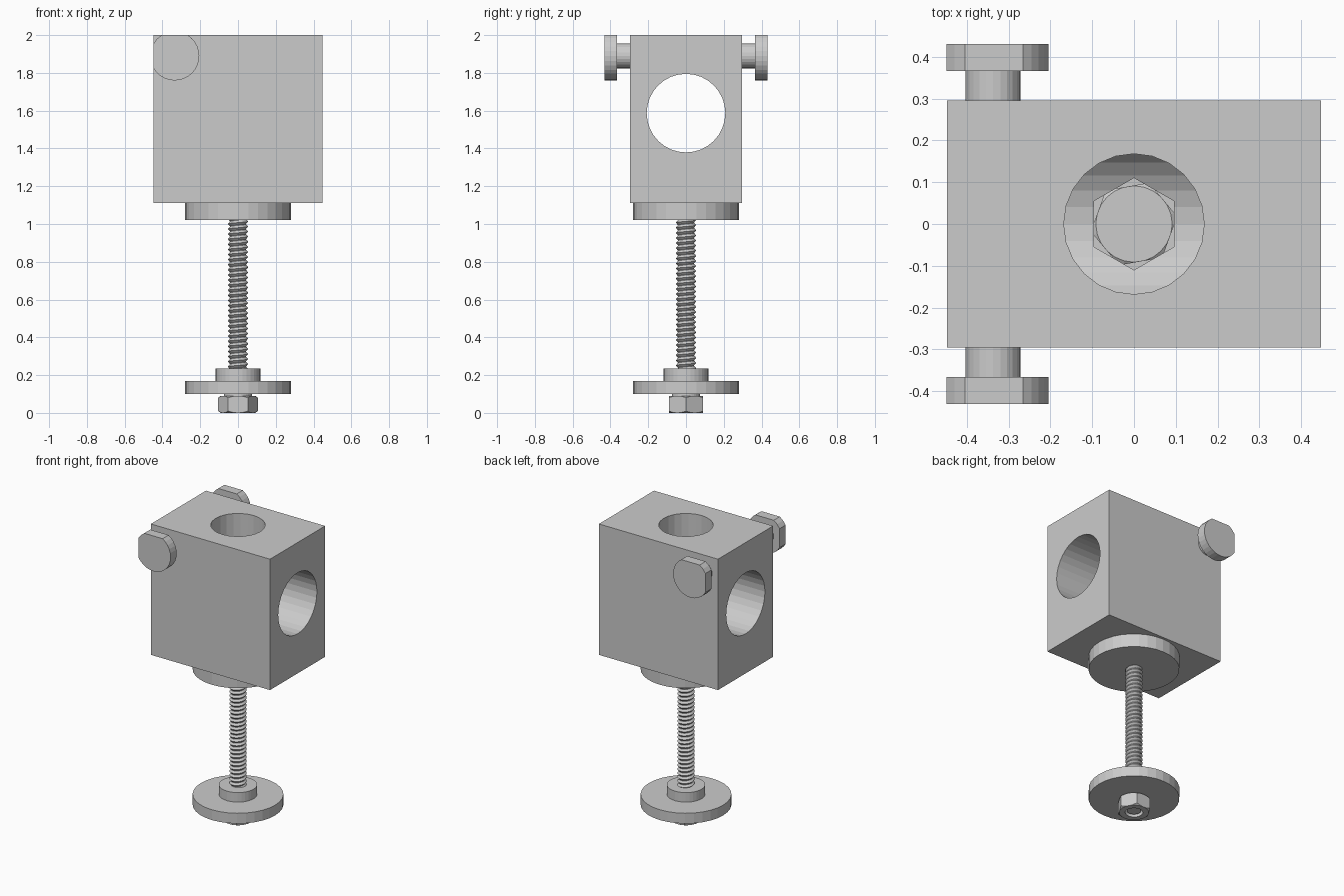
import bpy, bmesh
from math import pi, sin, cos, radians
from mathutils import Matrix

if "Cube" in bpy.data.objects:
    bpy.data.objects.remove(bpy.data.objects["Cube"])


def finish(name, bm):
    bmesh.ops.recalc_face_normals(bm, faces=bm.faces)
    me = bpy.data.meshes.new(name)
    bm.to_mesh(me)
    bm.free()
    ob = bpy.data.objects.new(name, me)
    bpy.context.collection.objects.link(ob)
    return ob


def cylinder(name, r, z0, z1, n=32, turn=0.0, axis='Z', centre=(0, 0, 0)):
    """Prism of n sides running from z0 to z1 along the axis."""
    bm = bmesh.new()
    bmesh.ops.create_cone(bm, cap_ends=True, segments=n, radius1=r, radius2=r, depth=z1 - z0)
    m = Matrix.Translation((0, 0, (z0 + z1) / 2)) @ Matrix.Rotation(turn, 4, 'Z')
    if axis == 'X':
        m = Matrix.Rotation(pi / 2, 4, 'Y') @ m
    if axis == 'Y':
        m = Matrix.Rotation(-pi / 2, 4, 'X') @ m
    bm.transform(Matrix.Translation(centre) @ m)
    return finish(name, bm)


def boolean(ob, cutter, op='DIFFERENCE'):
    mod = ob.modifiers.new('cut', 'BOOLEAN')
    mod.operation, mod.solver, mod.object = op, 'EXACT', cutter
    bpy.context.view_layer.update()
    me = bpy.data.meshes.new_from_object(ob.evaluated_get(bpy.context.evaluated_depsgraph_get()))
    ob.modifiers.clear()
    ob.data = me
    bpy.data.objects.remove(cutter)


def hexagon(name, r, z0, z1, turn):
    """Hexagon along z with its corners chamfered at both ends."""
    ob = cylinder(name, r, z0, z1, 6, turn)
    c = 0.012
    bm = bmesh.new()
    rings = []
    for z, rr in ((z0, r * 0.87), (z0 + c, r * 1.03), (z1 - c, r * 1.03), (z1, r * 0.87)):
        rings.append([bm.verts.new((rr * cos(2 * pi * i / 24), rr * sin(2 * pi * i / 24), z))
                      for i in range(24)])
    for a, b in zip(rings, rings[1:]):
        for i in range(24):
            j = (i + 1) % 24
            bm.faces.new((a[i], a[j], b[j], b[i]))
    bm.faces.new(rings[0])
    bm.faces.new(rings[-1])
    boolean(ob, finish('chamfer_tool', bm), 'INTERSECT')
    return ob


def thread(name, crest, root, pitch, z0, z1, n=24):
    """Continuous V-shaped helical ridge."""
    bm = bmesh.new()
    count = int((z1 - z0) / pitch * n)
    cs, rs = [], []
    for k in range(count):
        a, z = 2 * pi * k / n, z0 + pitch * k / n
        cs.append(bm.verts.new((crest * cos(a), crest * sin(a), z)))
        rs.append(bm.verts.new((root * cos(a), root * sin(a), z + pitch / 2)))
    for k in range(count - 1):
        bm.faces.new((cs[k], cs[k + 1], rs[k + 1], rs[k]))
        if k + 1 + n < count:
            bm.faces.new((rs[k], rs[k + 1], cs[k + 1 + n], cs[k + n]))
    return finish(name, bm)


# block with side tunnel, top hole and hexagonal bolt pocket
bm = bmesh.new()
bmesh.ops.create_cube(bm, size=1)
bm.transform(Matrix.Translation((0, 0, 1.555)) @ Matrix.Diagonal((0.896, 0.592, 0.89, 1)))
block = finish('block', bm)
boolean(block, cylinder('tunnel_cutter', 0.208, -1, 1, 32, axis='X', centre=(0, 0, 1.587)))
boolean(block, cylinder('top_hole_cutter', 0.168, 1.587, 2.2, 24))
boolean(block, cylinder('pocket_cutter', 0.11, 1.20, 1.55, 6))

# trimmed knobs on pins, one each side
KX, KZ, KR = -0.335, 1.89, 0.13
angles = [209.6 + (417.8 - 209.6) * i / 18 for i in range(19)] + [122.2, 136.3, 150.4]
for side, label in ((-1, 'front'), (1, 'back')):
    lo, hi = sorted((side * 0.29, side * 0.37))
    cylinder(label + '_pin', 0.066, lo, hi, 24, axis='Y', centre=(KX - 0.002, 0, KZ))
    bm = bmesh.new()
    face = bm.faces.new([bm.verts.new((KX + KR * cos(radians(a)), side * 0.366,
                                       KZ + KR * sin(radians(a)))) for a in angles])
    ext = bmesh.ops.extrude_face_region(bm, geom=[face], use_keep_orig=True)
    bmesh.ops.translate(bm, vec=(0, side * 0.065, 0),
                        verts=[v for v in ext['geom'] if isinstance(v, bmesh.types.BMVert)])
    finish(label + '_knob', bm)

# discs along the bolt
cylinder('upper_disc', 0.28, 1.02, 1.11, 32)
cylinder('lower_disc', 0.28, 0.10, 0.17, 32)
cylinder('collar', 0.118, 0.17, 0.235, 32)
cylinder('washer', 0.075, 0.088, 0.10, 32)

# threaded bolt, head in the pocket and nut below
hexagon('bolt_head', 0.105, 1.20, 1.29, radians(100))
cylinder('bolt_core', 0.043, 0.012, 1.20, 24)
thread('bolt_thread', 0.054, 0.042, 0.027, 0.015, 1.15)
nut = hexagon('nut', 0.105, 0.0, 0.09, radians(30))
boolean(nut, cylinder('nut_hole_cutter', 0.055, -0.1, 0.2, 24))
